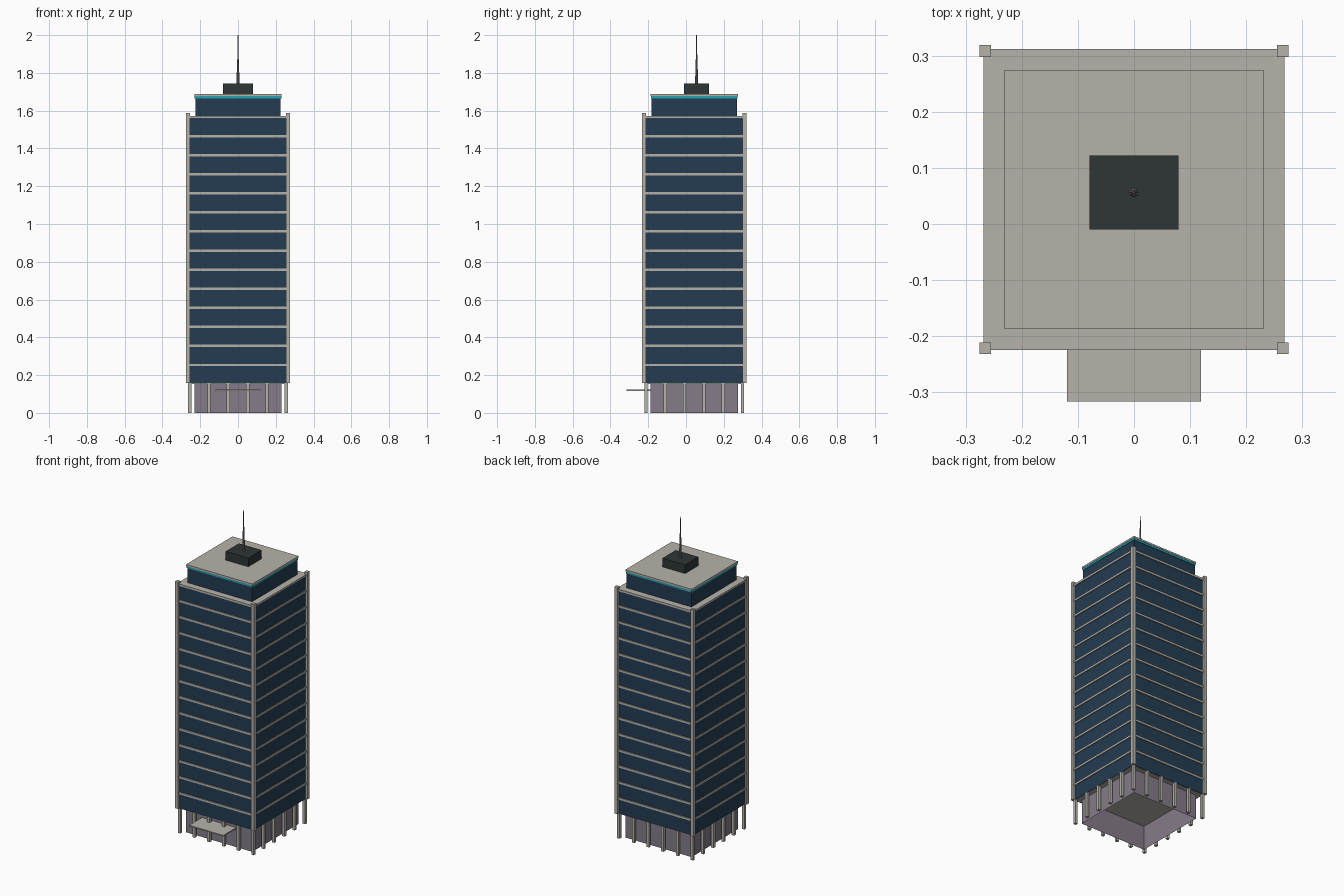
import bpy
import bmesh

if "Cube" in bpy.data.objects:
    bpy.data.objects.remove(bpy.data.objects["Cube"])

CY = 0.0435      # tower centre in y
FLOORS = 14
STEP = 0.101     # storey height
BASE = 0.157     # underside of the tower


def material(name, rgb):
    m = bpy.data.materials.new(name)
    m.use_nodes = True
    m.diffuse_color = (*rgb, 1)
    m.node_tree.nodes["Principled BSDF"].inputs["Base Color"].default_value = (*rgb, 1)
    return m


stone = material("warm grey stone", (0.47, 0.45, 0.41))
glass = material("navy glass", (0.017, 0.045, 0.084))
lobby = material("mauve lobby glass", (0.235, 0.2, 0.25))
cyan = material("cyan trim", (0.02, 0.36, 0.44))
dark = material("dark metal", (0.027, 0.037, 0.036))
steel = material("mast grey", (0.2, 0.19, 0.19))


def finish(name, bm, mat):
    mesh = bpy.data.meshes.new(name)
    bm.to_mesh(mesh)
    bm.free()
    mesh.materials.append(mat)
    obj = bpy.data.objects.new(name, mesh)
    bpy.context.collection.objects.link(obj)
    return obj


def box(name, mat, hx, hy, z0, z1, x=0, y=CY, open_ends=False):
    bm = bmesh.new()
    bmesh.ops.create_cube(bm, size=1)
    for v in bm.verts:
        v.co = (x + v.co.x * 2 * hx, y + v.co.y * 2 * hy,
                z0 + (v.co.z + 0.5) * (z1 - z0))
    if open_ends:
        bm.normal_update()
        ends = [f for f in bm.faces if abs(f.normal.z) > 0.5]
        bmesh.ops.delete(bm, geom=ends, context="FACES_ONLY")
    return finish(name, bm, mat)


def mast(name, mat, r0, r1, z0, z1, y):
    bm = bmesh.new()
    bmesh.ops.create_cone(bm, cap_ends=True, segments=8, radius1=r0, radius2=r1, depth=z1 - z0)
    bmesh.ops.translate(bm, verts=bm.verts, vec=(0, y, (z0 + z1) / 2))
    return finish(name, bm, mat)


# Ground floor: open-bottomed lobby walls, soffit and entrance canopy
box("lobby_walls", lobby, 0.231, 0.231, 0, BASE, open_ends=True)
box("soffit", stone, 0.258, 0.258, BASE - 0.004, BASE)
box("entrance_canopy", stone, 0.119, 0.064, 0.116, 0.123, y=-0.252)

# Colonnade of six columns along each side
SPAN, COUNT = 0.256, 6
for i in range(COUNT):
    for j in range(COUNT):
        if i in (0, COUNT - 1) or j in (0, COUNT - 1):
            gap = 2 * SPAN / (COUNT - 1)
            box(f"column_{i}_{j}", stone, 0.0085, 0.0085, 0, BASE,
                x=-SPAN + i * gap, y=CY - SPAN + j * gap)

# Tower shaft with a projecting slab at every storey
top = BASE + FLOORS * STEP + 0.002
box("tower_glass", glass, 0.262, 0.262, BASE, top - 0.005)
for i in range(1, FLOORS + 1):
    z = BASE + i * STEP + 0.002
    box(f"floor_slab_{i}", stone, 0.268, 0.268, z - 0.013, z)

# Corner piers
for sx in (-1, 1):
    for sy in (-1, 1):
        side = ("front" if sy < 0 else "back") + ("_left" if sx > 0 else "_right")
        box(f"{side}_pier", stone, 0.0105, 0.0105, BASE, 1.587,
            x=sx * 0.265, y=CY + sy * 0.265)

# Penthouse, trim, roof and plant room
box("penthouse", glass, 0.226, 0.226, top, 1.665)
box("penthouse_trim", cyan, 0.229, 0.229, 1.665, 1.677)
box("roof_cap", stone, 0.231, 0.231, 1.677, 1.688)
box("plant_room", dark, 0.079, 0.066, 1.688, 1.743, y=0.056)

# Antenna
mast("antenna_lower", steel, 0.008, 0.005, 1.743, 1.87, 0.056)
mast("antenna_upper", steel, 0.004, 0.002, 1.87, 2.0, 0.056)
